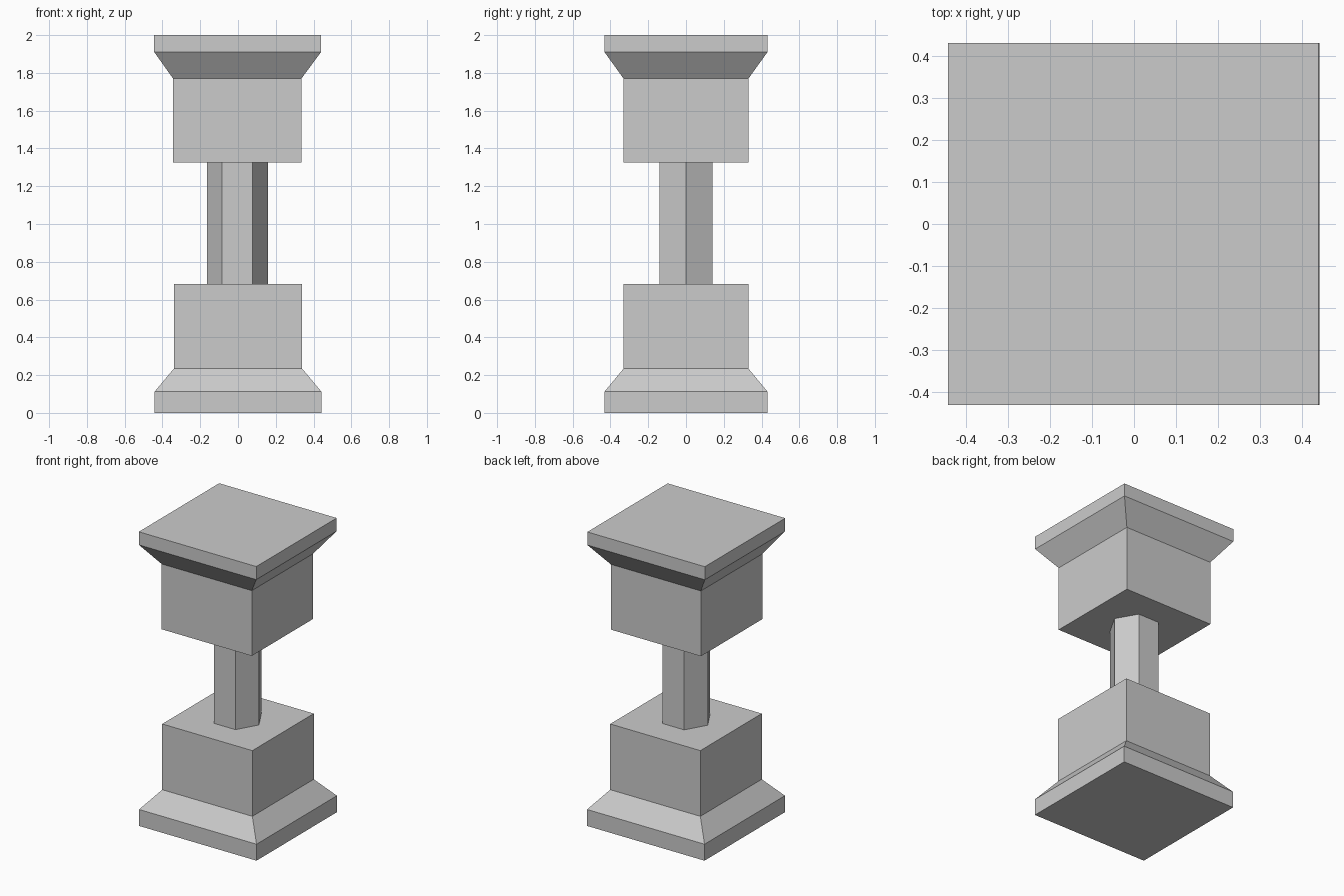
import bpy
import bmesh
import math

cube = bpy.data.objects.get("Cube")
if cube:
    bpy.data.objects.remove(cube, do_unlink=True)

stone = bpy.data.materials.new("grey_stone")
stone.use_nodes = True
GREY = (0.6, 0.6, 0.6, 1.0)
stone.diffuse_color = GREY
stone.node_tree.nodes["Principled BSDF"].inputs["Base Color"].default_value = GREY


def loft(name, rings):
    """Skin a stack of horizontal rings and cap both ends."""
    bm = bmesh.new()
    loops = [[bm.verts.new(p) for p in ring] for ring in rings]
    for low, high in zip(loops, loops[1:]):
        n = len(low)
        for i in range(n):
            j = (i + 1) % n
            bm.faces.new((low[i], low[j], high[j], high[i]))
    bm.faces.new(loops[0])
    bm.faces.new(loops[-1])
    bmesh.ops.recalc_face_normals(bm, faces=bm.faces)
    mesh = bpy.data.meshes.new(name)
    bm.to_mesh(mesh)
    bm.free()
    mesh.materials.append(stone)
    obj = bpy.data.objects.new(name, mesh)
    bpy.context.collection.objects.link(obj)
    return obj


def rectangle(hx, hy, z, cx=0.0):
    return [(cx + sx * hx, sy * hy, z)
            for sx, sy in ((-1, -1), (1, -1), (1, 1), (-1, 1))]


def hexagon(radius, z, cx=0.0):
    return [(cx + radius * math.cos(i * math.pi / 3),
             radius * math.sin(i * math.pi / 3), z) for i in range(6)]


SLAB = (0.442, 0.432)
BLOCK = (0.339, 0.33)

# Plinth: slab, sloped shoulder and square block
loft("base_plinth", [
    rectangle(*SLAB, 0.0), rectangle(*SLAB, 0.112),
    rectangle(*BLOCK, 0.235), rectangle(*BLOCK, 0.682)])

# Six-sided column between the two blocks
loft("column_shaft", [hexagon(0.161, z, -0.003) for z in (0.682, 1.325)])

# Capital: square block, flared shoulder and top slab
loft("top_capital", [
    rectangle(*BLOCK, 1.325, -0.004), rectangle(*BLOCK, 1.769, -0.004),
    rectangle(*SLAB, 1.911, -0.002), rectangle(*SLAB, 2.0, -0.002)])
